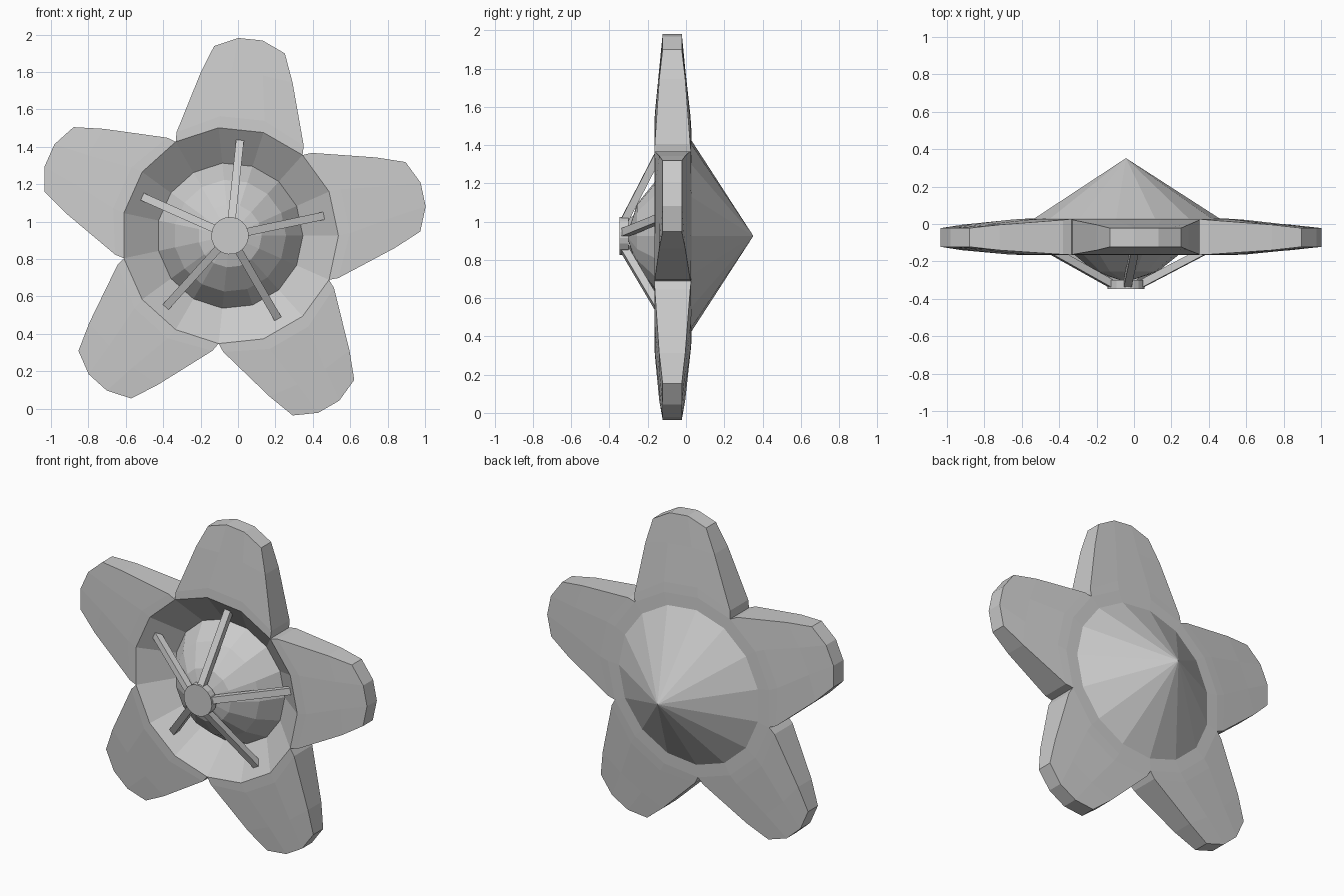
import bpy, bmesh
from math import sin, cos, radians
from mathutils import Vector, Matrix

if "Cube" in bpy.data.objects:
    bpy.data.objects.remove(bpy.data.objects["Cube"])

CX, CZ = -0.043, 0.925
N = 15
PETALS = [radians(84 + 72 * k) for k in range(5)]


def pos(r, t, y, a):
    """Point at radial r, tangential t, depth y around the flower axis."""
    return Vector((CX + r * cos(a) - t * sin(a), y, CZ + r * sin(a) + t * cos(a)))


def finish(bm, name):
    bmesh.ops.remove_doubles(bm, verts=bm.verts, dist=0.002)
    bmesh.ops.recalc_face_normals(bm, faces=bm.faces)
    me = bpy.data.meshes.new(name)
    bm.to_mesh(me)
    bm.free()
    ob = bpy.data.objects.new(name, me)
    bpy.context.collection.objects.link(ob)
    return ob


def lathe(bm, profile, n=N):
    """Spin (radius, depth) points around the flower axis; radius 0 closes in a fan."""
    ang = [radians(48 + 360 / n * k) for k in range(n)]
    for (r0, y0), (r1, y1) in zip(profile, profile[1:]):
        for a, b in zip(ang, ang[1:] + ang[:1]):
            pts = [pos(r0, 0, y0, a), pos(r0, 0, y0, b)]
            pts += [pos(r1, 0, y1, b), pos(r1, 0, y1, a)] if r1 > 0 else [pos(0, 0, y1, 0)]
            bm.faces.new([bm.verts.new(p) for p in pts])


# petals with funnel, dome and back cone as one closed body
bm = bmesh.new()
lathe(bm, [(0.58, -0.165), (0.39, -0.02), (0.30, -0.15), (0.17, -0.255), (0, -0.31)])
lathe(bm, [(0.50, 0.03), (0, 0.352)])

R, C36, S36, C12, S12 = 0.58, cos(radians(36)), sin(radians(36)), cos(radians(12)), sin(radians(12))
# rows: edge (r, t), inner column (r, t), front y, back y
rows = [((R * C36, R * S36), (R * C12, R * S12), -0.165, 0.027),
        ((0.52, 0.342), (0.63, 0.12), -0.163, 0.022),
        ((0.85, 0.247), (0.87, 0.085), -0.14, -0.004),
        ((1.0, 0.19), (1.056, 0.065), -0.122, -0.022)]
inner = ((0.5 * C36, 0.5 * S36), (0.5 * C12, 0.5 * S12), 0, 0.03)


def line(row, side, a):
    (er, et), (ir, it) = row[0], row[1]
    return [pos(r, t, row[side], a) for r, t in ((er, -et), (ir, -it), (ir, it), (er, et))]


def quads(bm, la, lb):
    for i in range(len(la) - 1):
        bm.faces.new([bm.verts.new(p) for p in (la[i], la[i + 1], lb[i + 1], lb[i])])


for a in PETALS:
    front = [line(r, 2, a) for r in rows]
    back = [line(r, 3, a) for r in rows]
    for grid in (front, [line(inner, 3, a)] + back):
        for la, lb in zip(grid, grid[1:]):
            quads(bm, la, lb)
    # side walls and tip
    rim = lambda g: [l[0] for l in g] + g[-1][1:3] + [l[3] for l in reversed(g)]
    quads(bm, rim(front), rim(back))
finish(bm, "flower_body")

# small centre disc
bm = bmesh.new()
lathe(bm, [(0, -0.30), (0.1, -0.30), (0.1, -0.347), (0, -0.347)][1:], 20)
finish(bm, "centre_disc")

# five square stamen rods leaning from the disc to the funnel
bm = bmesh.new()
for a in PETALS:
    p, q = pos(0.075, 0, -0.325, a), pos(0.505, 0, -0.105, a)
    d = (q - p).normalized()
    side = Vector((-sin(a), 0, cos(a)))
    up = d.cross(side)
    m = Matrix((d * (q - p).length, side * 0.042, up * 0.04)).transposed().to_4x4()
    m.translation = (p + q) / 2
    bmesh.ops.create_cube(bm, size=1, matrix=m)
finish(bm, "stamen_rods")
